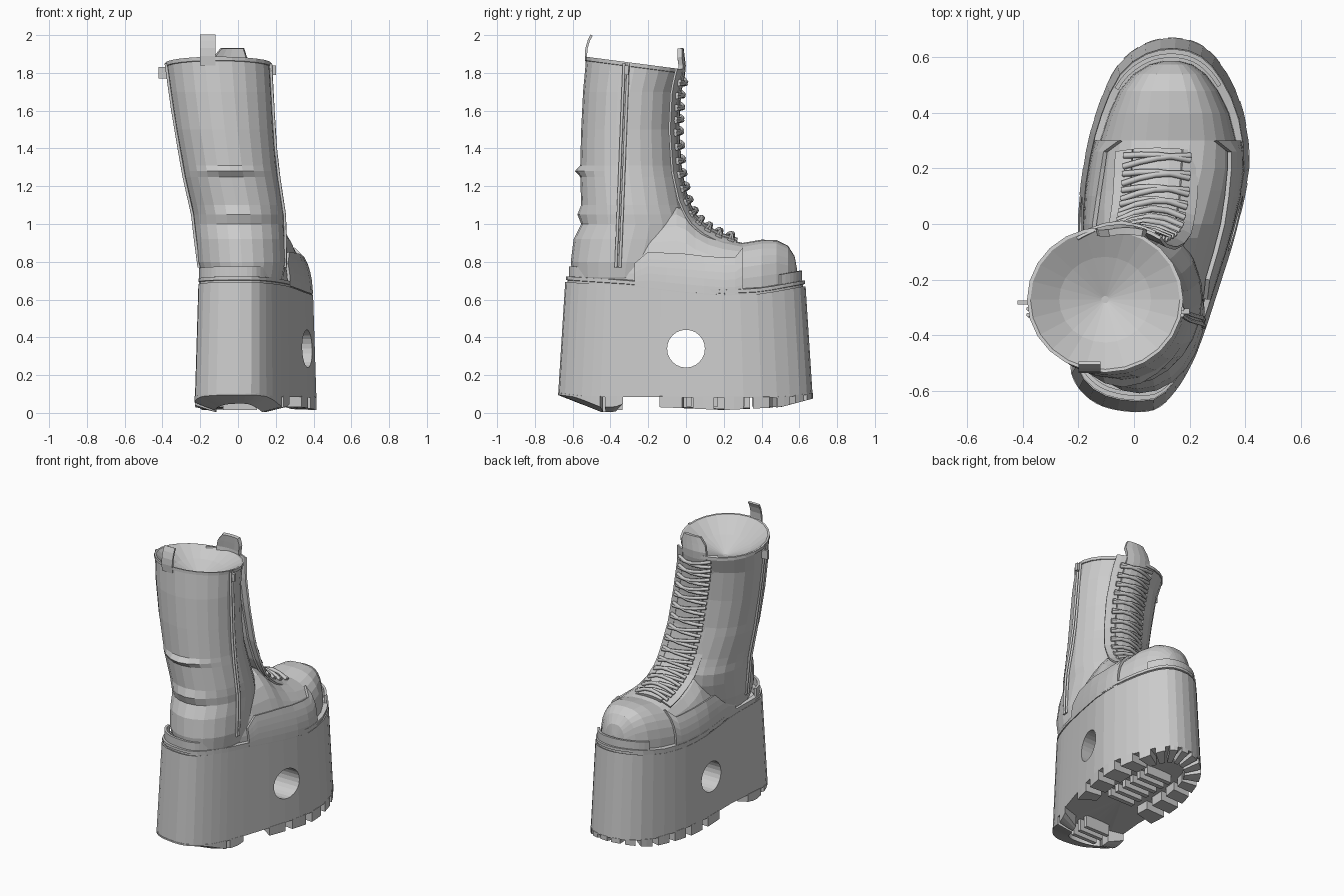
import bpy, bmesh, math
from mathutils import Vector

if "Cube" in bpy.data.objects:
    bpy.data.objects.remove(bpy.data.objects["Cube"])

grey = bpy.data.materials.new("grey_leather")
grey.diffuse_color = (0.6, 0.6, 0.6, 1)
grey.use_nodes = True
grey.node_tree.nodes["Principled BSDF"].inputs["Base Color"].default_value = grey.diffuse_color


def table(rows, t):
    """Linear interpolation in rows keyed by their first entry."""
    t = min(max(t, rows[0][0]), rows[-1][0])
    for a, b in zip(rows, rows[1:]):
        if t <= b[0]:
            k = (t - a[0]) / (b[0] - a[0])
            return [p + (q - p) * k for p, q in zip(a[1:], b[1:])]


def make(name, V, F, thick=0):
    me = bpy.data.meshes.new(name)
    me.from_pydata([tuple(v) for v in V], [], F)
    bm = bmesh.new()
    bm.from_mesh(me)
    bmesh.ops.recalc_face_normals(bm, faces=bm.faces[:])
    bm.to_mesh(me)
    bm.free()
    me.materials.append(grey)
    ob = bpy.data.objects.new(name, me)
    bpy.context.collection.objects.link(ob)
    if thick:
        m = ob.modifiers.new("thickness", 'SOLIDIFY')
        m.thickness, m.offset = thick, 0
    return ob


def loft(rings, V, F, loop=False):
    """Join closed rings with quads; fan caps at both ends, or none if looped."""
    base, n, R = len(V), len(rings[0]), len(rings)
    for r in rings:
        V += [Vector(p) for p in r]
    for i in range(R if loop else R - 1):
        j = (i + 1) % R
        for k in range(n):
            l = (k + 1) % n
            F.append((base + i*n + k, base + i*n + l, base + j*n + l, base + j*n + k))
    if not loop:
        for i in (0, R - 1):
            V.append(sum((Vector(p) for p in rings[i]), Vector()) / n)
            F += [(base + i*n + k, base + i*n + (k+1) % n, len(V) - 1) for k in range(n)]


def build(name, lofts, loop=False):
    V, F = [], []
    for r in lofts:
        loft(r, V, F, loop)
    return make(name, V, F)


def ribbon(name, grids, thick):
    V, F = [], []
    for g in grids:
        b, n = len(V), len(g[0])
        V += [p for row in g for p in row]
        F += [(b+i*n+k, b+i*n+k+1, b+(i+1)*n+k+1, b+(i+1)*n+k)
              for i in range(len(g) - 1) for k in range(n - 1)]
    return make(name, V, F, thick)


def baked(ob):
    return bpy.data.meshes.new_from_object(ob.evaluated_get(bpy.context.evaluated_depsgraph_get()))


def tubes(name, paths, r):
    cu = bpy.data.curves.new(name, 'CURVE')
    cu.dimensions, cu.bevel_depth, cu.bevel_resolution, cu.use_fill_caps = '3D', r, 1, True
    for p in paths:
        sp = cu.splines.new('POLY')
        sp.points.add(len(p) - 1)
        for q, c in zip(sp.points, p):
            q.co = (*c, 1)
    tmp = bpy.data.objects.new(name + "_path", cu)
    bpy.context.collection.objects.link(tmp)
    bpy.context.view_layer.update()
    me = baked(tmp)
    bpy.data.objects.remove(tmp)
    me.materials.clear()
    me.materials.append(grey)
    bpy.context.collection.objects.link(bpy.data.objects.new(name, me))


def box(a, b):
    return [[(x, a[1], a[2]), (x, b[1], a[2]), (x, b[1], b[2]), (x, a[1], b[2])] for x in (a[0], b[0])]


# Sole outline, from right waist round the toe, left waist and heel
CTRL = [(.3, -.25), (.37, -.02), (.415, .2), (.395, .4), (.33, .55), (.25, .64), (.15, .67),
        (.04, .65), (-.06, .57), (-.13, .42), (-.175, .25), (-.2, .05), (-.2, -.2), (-.22, -.4),
        (-.225, -.54), (-.16, -.63), (-.06, -.67), (.07, -.67), (.15, -.6), (.21, -.5), (.25, -.4)]
OUT = []
for i in range(len(CTRL)):
    a, b, c, d = (Vector(CTRL[(i + k) % len(CTRL)]) for k in (-1, 0, 1, 2))
    for t in (0, .25, .5, .75):
        OUT.append(.5 * (2*b + (c-a)*t + (2*a-5*b+4*c-d)*t*t + (3*b-a-3*c+d)*t**3))


def scaled(p, s):
    return Vector((.1 + (p[0] - .1) * s, p[1] * s))


def span(y, s):
    xs = []
    for p, q in zip(OUT, OUT[1:] + OUT[:1]):
        p, q = scaled(p, s), scaled(q, s)
        if (p.y - y) * (q.y - y) <= 0 and p.y != q.y:
            xs.append(p.x + (q.x - p.x) * (y - p.y) / (q.y - p.y))
    return min(xs), max(xs)


def z_top(y):
    return table([(-.67, .695), (-.3, .67), (0, .635), (.2, .62), (.4, .63), (.62, .67)], y)[0]


def z_body(y):
    return table([(-.67, .1), (-.55, .085), (.5, .08), (.67, .1)], y)[0]


def z_tread(y):
    return table([(-.67, .08), (-.55, .04), (-.45, 0), (-.38, .0), (-.3, .03), (-.13, .03),
                  (.2, .015), (.5, .03), (.67, .075)], y)[0]


def outline_ring(s, zf, step=2):
    return [(*scaled(p, s), zf(scaled(p, s).y)) for p in OUT[::step]]


# Platform with round hole through the side
platform = build("platform", [[outline_ring(1, z_body), outline_ring(.945, z_top),
                               outline_ring(.85, lambda y: z_top(y) - .015), outline_ring(.1, lambda y: .6)]])
V, F = [], []
loft([[(x, .1 * math.cos(a * math.pi / 12), .34 + .1 * math.sin(a * math.pi / 12))
       for a in range(24)] for x in (-1, 1)], V, F)
cutter = make("hole_cutter", V, F)
cutter.hide_render = True
mod = platform.modifiers.new("hole", 'BOOLEAN')
mod.object, mod.operation, mod.solver = cutter, 'DIFFERENCE', 'EXACT'
bpy.context.view_layer.update()
cut = baked(platform)
platform.modifiers.clear()
platform.data = cut
bpy.data.objects.remove(cutter)

# Welt lip on top of the platform
build("welt", [[outline_ring(s, lambda y, h=h: z_top(y) + h) for s, h in
                ((.86, -.005), (.925, -.005), (.925, .01), (.94, .012), (.94, .03), (.86, .035))]], True)


# Tread: lugs round the forefoot and heel, with cross bars
def lug(points, centre, rise=0.0):
    rings = []
    for p in points:
        o = scaled(p, 1.002)
        i = o.lerp(Vector(centre(p)), .45)
        rings.append([(*o, min(z_tread(o.y) + rise, z_body(o.y) - .005)), (*i, z_tread(i.y) + .005),
                      (*i, z_body(i.y) + .02), (*o, z_body(o.y) + .005)])
    return rings


fore = [p for p in OUT if p.y > -.15]
heel = [p for p in OUT if p.y < -.33]
lugs = [lug(fore[i:i + 3], lambda p: (.11, min(max(p.y, 0), .42))) for i in range(0, len(fore) - 2, 3)]
lugs += [lug(part, lambda p: (.01, -.42), .03) for part in (heel[:4], heel[4:-4], heel[-4:])]
build("tread_lugs", lugs)
bars = [box((.02, y, .035), (.21, y + .03, .1)) for y in (0, .07, .14, .21, .28, .35)]
bars += [box((-.08, y, .015), (.1, y + .025, .1)) for y in (-.36, -.42, -.48)]
build("tread_bars", bars)

# Foot: arched sections from ankle to toe (y, top height, roundness)
FOOT = [(-.4, .95, 1), (-.2, 1.05, 1), (-.05, 1.1, 1.1), (0, 1.07, 1.05), (.05, 1.01, 1), (.12, .96, .95),
        (.2, .925, .85), (.3, .9, .75), (.4, .917, .72), (.48, .915, .7), (.54, .885, .7),
        (.575, .83, .75), (.588, .76, .8)]
rings = []
for y, top, e in FOOT:
    l, r = span(y, .88)
    z0 = z_top(y) - .005
    ring = []
    for k in range(15):
        a = math.pi * k / 14
        c, s = math.cos(a), abs(math.sin(a))
        ring.append(((l+r)/2 + (r-l)/2 * math.copysign(abs(c)**e, c), y, z0 + (top-z0) * s**e))
    rings.append(ring)
build("foot", [rings])

# Side panels stitched over the foot
panels = []
for side in (-1, 1):
    grid = []
    for y in (-.27, -.235, -.2, -.1, 0, .1, .2, .26, .3):
        top, e = table(FOOT, y)
        l, r = span(y, .88)
        z0 = z_top(y) + .005
        zm = table([(-.27, .79), (-.2, .85), (0, .84), (.15, .82), (.26, .82), (.3, .87)], y)[0]
        row = []
        for k in range(6):
            z = z0 + (zm - z0) * k / 5
            w = (1 - ((z - z0) / (top - z0 + .01)) ** (2 / e)) ** (e / 2)
            row.append(((l+r)/2 + side * ((r-l)/2 + .01) * w, y, z))
        grid.append(row)
    panels.append(grid)
ribbon("side_panels", panels, .016)

# Toe and heel guard strips
strips = []
for near in (lambda y: y > .53, lambda y: y < -.5):
    pts = [scaled(p, .905) for p in OUT if near(p.y)]
    strips.append([[(p.x, p.y, z_top(p.y) + h) for h in (.02, .085)] for p in pts])
ribbon("guard_strips", strips, .015)

# Shaft: (z, left, right, back, front)
SHAFT = [(.66, -.165, .215, -.575, -.1), (.72, -.19, .24, -.6, -.05), (.8, -.215, .255, -.61, -.02),
         (.92, -.225, .25, -.595, .02), (1, -.235, .245, -.555, .02), (1.05, -.24, .245, -.555, .005),
         (1.1, -.25, .24, -.555, -.01), (1.25, -.285, .215, -.56, -.04), (1.28, -.29, .21, -.56, -.045),
         (1.31, -.295, .205, -.56, -.05), (1.5, -.33, .19, -.555, -.06), (1.7, -.36, .18, -.545, -.05),
         (1.83, -.38, .172, -.53, -.015)]
FOLDS = {1.05: .02, 1.28: .028}


def shaft_ring(z, s=1.0, tilt=0.0, dz=0.0, n=24):
    l, r, b, f = table(SHAFT, z)
    out = []
    for k in range(n):
        a = 2 * math.pi * k / n
        dy = (f - b) / 2 * s * math.sin(a)
        fold = FOLDS.get(z, 0) * max(0, -math.sin(a)) ** 6
        out.append(((l+r)/2 + (r-l)/2 * s * math.cos(a), (b+f)/2 + dy - fold, z + dz - tilt * dy))
    return out


# Leather shaft, closed inside by a shallow sunken lining
rings = [shaft_ring(row[0]) for row in SHAFT[:-1]]
rings += [shaft_ring(1.83, s, t, d) for s, t, d in
          ((1, .13, 0), (1.02, .13, .002), (1.02, .13, .022), (.975, .13, .022),
           (.6, .05, -.05), (.05, 0, -.11))]
build("shaft", [rings])

# Lacing line: (s, x, y, z) from the throat up to the tongue tip
LINE = [(0, .085, .27, .91), (.08, .08, .18, .937), (.16, .075, .1, .98), (.24, .065, .04, 1.035),
        (.33, .055, -.005, 1.13), (.45, .03, -.038, 1.28), (.62, 0, -.053, 1.5), (.8, -.035, -.043, 1.7),
        (.9, -.055, -.016, 1.82), (1, -.03, -.03, 1.93)]


def on_line(s, u, off):
    x, y, z = table(LINE, s)
    p, q = table(LINE, s - .03), table(LINE, s + .03)
    n = Vector((q[2] - p[2], p[1] - q[1])).normalized() * (off - 2 * u * u)
    return (x + u, y + n[0], z + n[1])


steps = [i / 24 for i in range(25)]
ribbon("tongue", [[[on_line(s, k * (.085 if s < .97 else .06), .005) for k in (-1, -.5, 0, .5, 1)]
                   for s in steps]], .025)
ribbon("lace_facings", [[[on_line(s * .9, d * u, .01) for u in (.09, .12, .15)] for s in steps]
                        for d in (-1, 1)], .012)
rows, laces = 15, []
for i in range(rows):
    s0 = .02 + .87 * i / rows
    for d, rise in ((1, .25), (-1, .6)):
        laces.append([on_line(s0 + .87 / rows * rise * (k + 1) / 2, d * k * .12, .032 - .008 * abs(k))
                      for k in (-1, -.5, 0, .5, 1)])
tubes("laces", laces, .011)

# Zips on both sides with pulls near the top
zips = []
for d in (-1, 1):
    for dy in (-.011, .011):
        path = []
        for z in (.77, .92, 1.05, 1.25, 1.4, 1.6, 1.85):
            l, r, b, f = table(SHAFT, z)
            path.append(((l if d < 0 else r) + d * .001, -.36 + (z - .77) * .04 + dy, z))
        zips.append(path)
tubes("side_zips", zips, .008)
build("zip_pulls", [box((-.42, -.29, 1.77), (-.375, -.275, 1.83)), box((.165, -.325, 1.79), (.2, -.305, 1.84))])

# Pull tab at the back
ribbon("pull_tab", [[[(x, y, z) for x in (-.2, -.12)] for y, z in
                     ((-.525, 1.84), (-.53, 1.89), (-.527, 1.93), (-.515, 1.97), (-.5, 2.0))]], .012)
